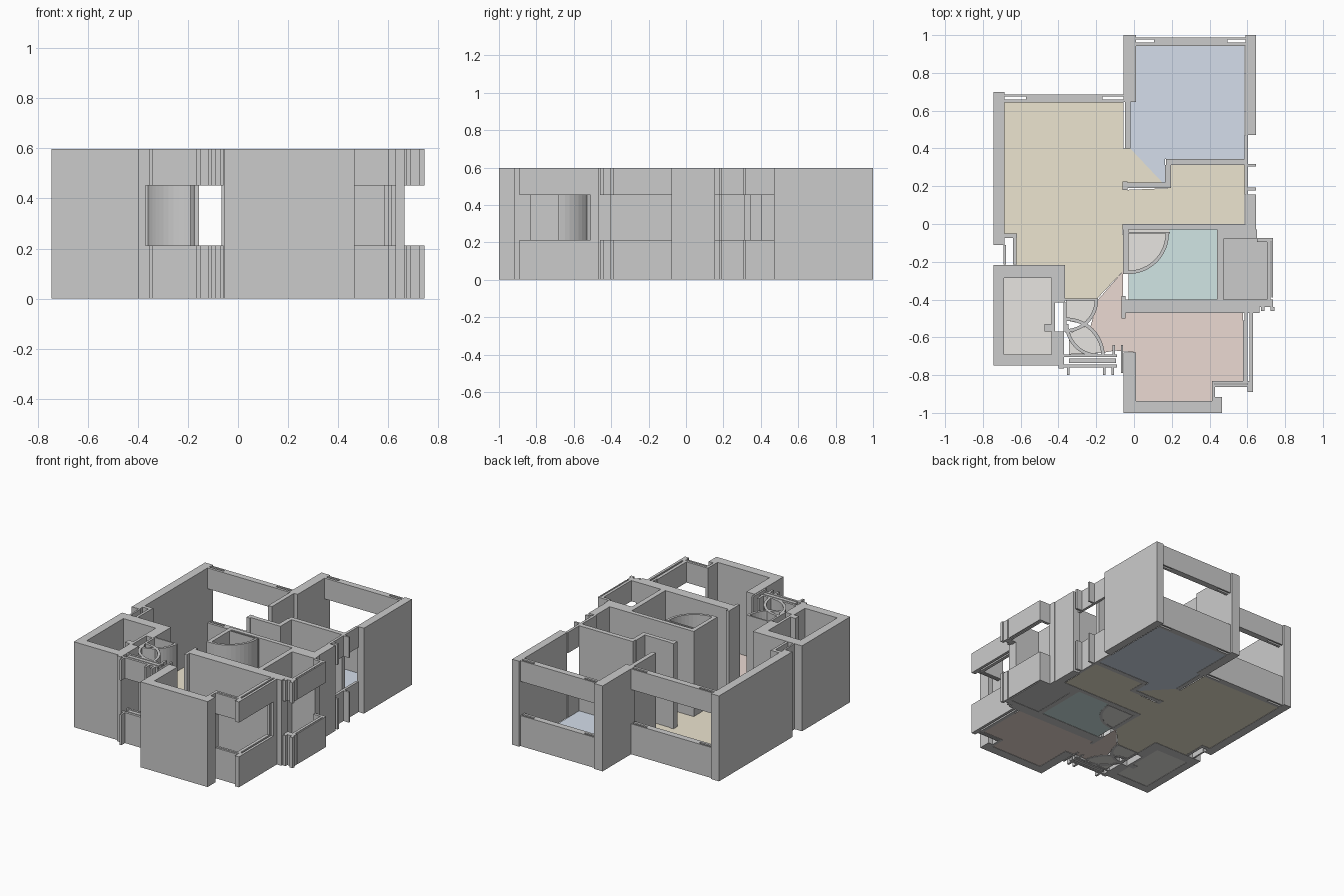
import bpy, bmesh
from math import sin, cos, radians

H = 0.597
FULL = [(0, H)]
GAP = [(0, 0.213), (0.452, H)]      # sill and lintel with an open band between


def finish(name, bm):
    bmesh.ops.recalc_face_normals(bm, faces=bm.faces)
    me = bpy.data.meshes.new(name)
    bm.to_mesh(me)
    bm.free()
    ob = bpy.data.objects.new(name, me)
    bpy.context.collection.objects.link(ob)
    return ob


def prism(bm, pts, z0, z1):
    face = bm.faces.new([bm.verts.new((x, y, z0)) for x, y in pts])
    ext = bmesh.ops.extrude_face_region(bm, geom=[face], use_keep_orig=True)
    for v in ext["geom"]:
        if isinstance(v, bmesh.types.BMVert):
            v.co.z = z1


def walls(name, rects, levels=FULL):
    bm = bmesh.new()
    for x0, y0, x1, y1 in rects:
        for z0, z1 in levels:
            prism(bm, [(x0, y0), (x1, y0), (x1, y1), (x0, y1)], z0, z1)
    return finish(name, bm)


def arc(cx, cy, r, a0, a1, n=12):
    return [(cx + r * cos(radians(a0 + (a1 - a0) * i / n)),
             cy + r * sin(radians(a0 + (a1 - a0) * i / n))) for i in range(n + 1)]


def arc_wall(name, cx, cy, r, a0, a1, t=0.018):
    bm = bmesh.new()
    prism(bm, arc(cx, cy, r, a0, a1) + arc(cx, cy, r - t, a1, a0), 0, H)
    return finish(name, bm)


def floor(name, pts, color):
    bm = bmesh.new()
    bm.faces.new([bm.verts.new((x, y, 0.002)) for x, y in pts])
    ob = finish(name, bm)
    if ob.data.polygons[0].normal.z < 0:
        ob.data.flip_normals()
    mat = bpy.data.materials.new(name + "_color")
    mat.diffuse_color = (*color, 1)
    ob.data.materials.append(mat)


def back_window(name, x0, x1, y, slot):
    # two long rails with open slots at the ends and a filled centre
    walls(name, [(x0, y, x1, y + 0.018), (x0, y + 0.033, x1, y + 0.044),
                 (x0 + slot, y + 0.018, x1 - slot, y + 0.033)], GAP)


# Back right bedroom
walls("bedroom_walls", [
    (-0.055, 0.645, 0.01, 1.0), (-0.048, 0.40, -0.018, 0.645),
    (0.59, 0.47, 0.645, 1.0), (0.17, 0.312, 0.585, 0.345),
    (0.165, 0.22, 0.195, 0.312), (-0.035, 0.19, 0.195, 0.22),
    (-0.06, 0.18, -0.035, 0.225)])
back_window("bedroom_window", 0.01, 0.59, 0.943, 0.095)

# Living room
walls("living_walls", [
    (-0.745, -0.11, -0.685, 0.70), (-0.69, -0.215, -0.678, -0.11),
    (-0.685, -0.075, -0.62, -0.05), (-0.64, -0.215, -0.622, -0.075)])
back_window("living_window", -0.685, -0.055, 0.642, 0.112)

# Hall side window with short fins
walls("hall_window", [(0.585, 0.155, 0.603, 0.47), (0.603, 0.305, 0.645, 0.318),
                      (0.603, 0.178, 0.645, 0.192)], GAP)

# Bathroom core and balcony
walls("bathroom_walls", [
    (-0.06, -0.03, 0.59, 0.0), (-0.058, -0.265, -0.03, -0.03),
    (0.44, -0.40, 0.475, -0.03), (-0.045, -0.47, 0.665, -0.40),
    (-0.066, -0.50, -0.045, -0.38), (0.475, -0.08, 0.65, -0.03),
    (0.59, -0.03, 0.645, 0.155), (0.585, -0.51, 0.60, -0.47),
    (0.612, -0.51, 0.63, -0.47)])
arc_wall("bathroom_door_sweep", -0.03, -0.05, 0.215, 0, -90)
walls("bathroom_door_leaf", [(-0.03, -0.05, 0.19, -0.042)])
walls("balcony_window", [
    (0.65, -0.095, 0.735, -0.075), (0.703, -0.40, 0.722, -0.095),
    (0.727, -0.39, 0.735, -0.095), (0.665, -0.44, 0.735, -0.40),
    (0.672, -0.46, 0.69, -0.44), (0.722, -0.46, 0.745, -0.44)], GAP)

# Front bedroom
walls("front_room_walls", [
    (-0.055, -1.0, 0.465, -0.937), (-0.055, -0.937, 0.01, -0.68),
    (0.412, -0.937, 0.465, -0.915), (0.412, -0.915, 0.43, -0.83)])
walls("front_room_window", [
    (0.43, -0.863, 0.60, -0.85), (0.43, -0.845, 0.60, -0.83),
    (0.577, -0.83, 0.60, -0.51), (0.612, -0.89, 0.63, -0.51),
    (0.60, -0.89, 0.612, -0.83)], GAP)

# Front left room
walls("side_room_walls", [
    (-0.745, -0.285, -0.365, -0.217), (-0.745, -0.69, -0.687, -0.285),
    (-0.745, -0.75, -0.40, -0.69), (-0.437, -0.415, -0.365, -0.285),
    (-0.437, -0.57, -0.418, -0.415), (-0.475, -0.57, -0.437, -0.53),
    (-0.437, -0.69, -0.37, -0.57), (-0.40, -0.765, -0.37, -0.69),
    (-0.372, -0.57, -0.357, -0.415)])

# Entry: swinging door sweeps and glazed front
arc_wall("entry_sweep_back", -0.365, -0.40, 0.175, 0, -90)
arc_wall("entry_sweep_front", -0.36, -0.70, 0.205, 90, 0)
arc_wall("entry_sweep_side", -0.19, -0.53, 0.175, 180, 270)
walls("entry_door_leaf", [(-0.365, -0.405, -0.19, -0.395)])
walls("entry_window", [
    (-0.37, -0.705, -0.09, -0.69), (-0.345, -0.737, -0.095, -0.712),
    (-0.37, -0.76, -0.09, -0.744), (-0.355, -0.80, -0.342, -0.76),
    (-0.165, -0.80, -0.15, -0.76), (-0.12, -0.80, -0.105, -0.76),
    (-0.07, -0.79, -0.058, -0.64), (-0.115, -0.69, -0.10, -0.64)], GAP)

# Floors
floor("living_floor", [
    (-0.685, 0.642), (-0.055, 0.642), (-0.055, 0.40), (-0.02, 0.40), (0.15, 0.22),
    (-0.06, 0.22), (-0.06, 0.18), (0.195, 0.19), (0.195, 0.312), (0.585, 0.312),
    (0.585, 0), (-0.06, 0), (-0.058, -0.25), (-0.2, -0.4), (-0.365, -0.4),
    (-0.365, -0.217), (-0.622, -0.217), (-0.622, -0.05), (-0.685, -0.05)],
    (0.84, 0.78, 0.63))
floor("bedroom_floor", [
    (0.01, 0.943), (0.585, 0.943), (0.585, 0.345), (0.165, 0.345), (0.165, 0.22),
    (0.15, 0.22), (-0.02, 0.40), (-0.02, 0.645), (0.01, 0.645)], (0.66, 0.73, 0.83))
floor("front_room_floor", [
    (-0.058, -0.25), (-0.058, -0.47), (0.577, -0.47), (0.577, -0.83), (0.412, -0.83),
    (0.412, -0.937), (0.01, -0.937), (0.01, -0.68), (-0.1, -0.67), (-0.155, -0.68),
    (-0.23, -0.54), (-0.19, -0.4)], (0.83, 0.70, 0.65))
sweep = arc(-0.03, -0.05, 0.215, -90, 0)
floor("bathroom_floor", sweep + [(0.185, -0.03), (0.44, -0.03), (0.44, -0.40), (-0.03, -0.40)],
      (0.64, 0.79, 0.78))
BEIGE = (0.80, 0.78, 0.75)
floor("bathroom_door_floor", sweep + [(0.185, -0.03), (-0.03, -0.03)], BEIGE)
floor("balcony_floor", [(0.475, -0.40), (0.703, -0.40), (0.703, -0.08), (0.475, -0.08)],
      (0.68, 0.68, 0.68))
floor("side_room_floor", [(-0.687, -0.69), (-0.437, -0.69), (-0.437, -0.285), (-0.687, -0.285)], BEIGE)
floor("entry_back_floor", [(-0.36, -0.40)] + arc(-0.365, -0.40, 0.175, 0, -50, 6) + [(-0.36, -0.51)], BEIGE)
floor("entry_front_floor", [(-0.345, -0.69)] + arc(-0.36, -0.70, 0.2, 5, 55, 6) + [(-0.345, -0.58)], BEIGE)
